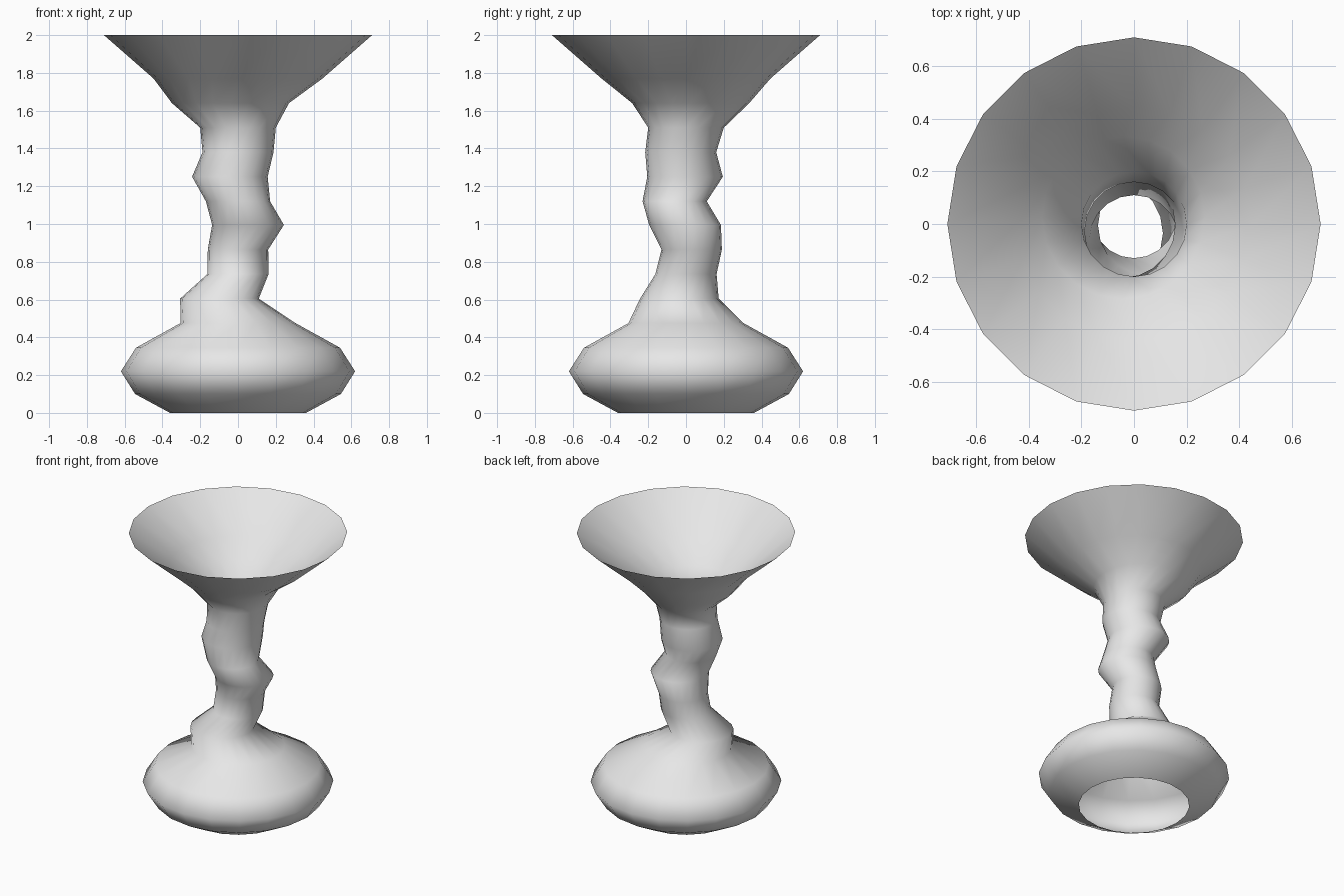
import bpy, bmesh, math

cube = bpy.data.objects.get("Cube")
if cube:
    bpy.data.objects.remove(cube, do_unlink=True)

SIDES = 20

# Clay colour
clay = bpy.data.materials.new("light_grey_clay")
clay.use_nodes = True
clay.diffuse_color = (0.8, 0.8, 0.8, 1)
clay.node_tree.nodes["Principled BSDF"].inputs["Base Color"].default_value = (0.8, 0.8, 0.8, 1)

# Rings of the open vase: height, radius, sideways shift in x and y
foot = [(0.0, 0.36, 0, 0), (0.1, 0.545, 0, 0), (0.22, 0.62, 0, 0),
        (0.345, 0.54, 0, 0), (0.475, 0.305, 0, 0)]
stem = [(0.605, 0.208, -0.098, -0.035), (0.735, 0.162, 0, 0),
        (0.865, 0.16, 0, 0.03), (0.995, 0.19, 0.053, -0.005),
        (1.12, 0.17, 0, -0.06), (1.25, 0.2, -0.043, -0.005),
        (1.38, 0.188, 0, -0.028), (1.51, 0.2, 0, 0)]
mouth = [(1.64, 0.31, -0.04, 0.025), (1.77, 0.447, 0, 0), (2.0, 0.71, 0, 0)]


def ring(bm, z, radius, dx, dy):
    return [bm.verts.new((dx + radius * math.cos(math.tau * i / SIDES),
                          dy + radius * math.sin(math.tau * i / SIDES), z))
            for i in range(SIDES)]


# Skin the rings into one thin wall, open at both ends
bm = bmesh.new()
rings = [ring(bm, *r) for r in foot + stem + mouth]
for low, high in zip(rings, rings[1:]):
    for i in range(SIDES):
        j = (i + 1) % SIDES
        bm.faces.new((low[i], low[j], high[j], high[i]))

mesh = bpy.data.meshes.new("vase")
bm.to_mesh(mesh)
bm.free()
mesh.materials.append(clay)
vase = bpy.data.objects.new("vase", mesh)
bpy.context.collection.objects.link(vase)

# Smooth wall
mesh.shade_smooth()
